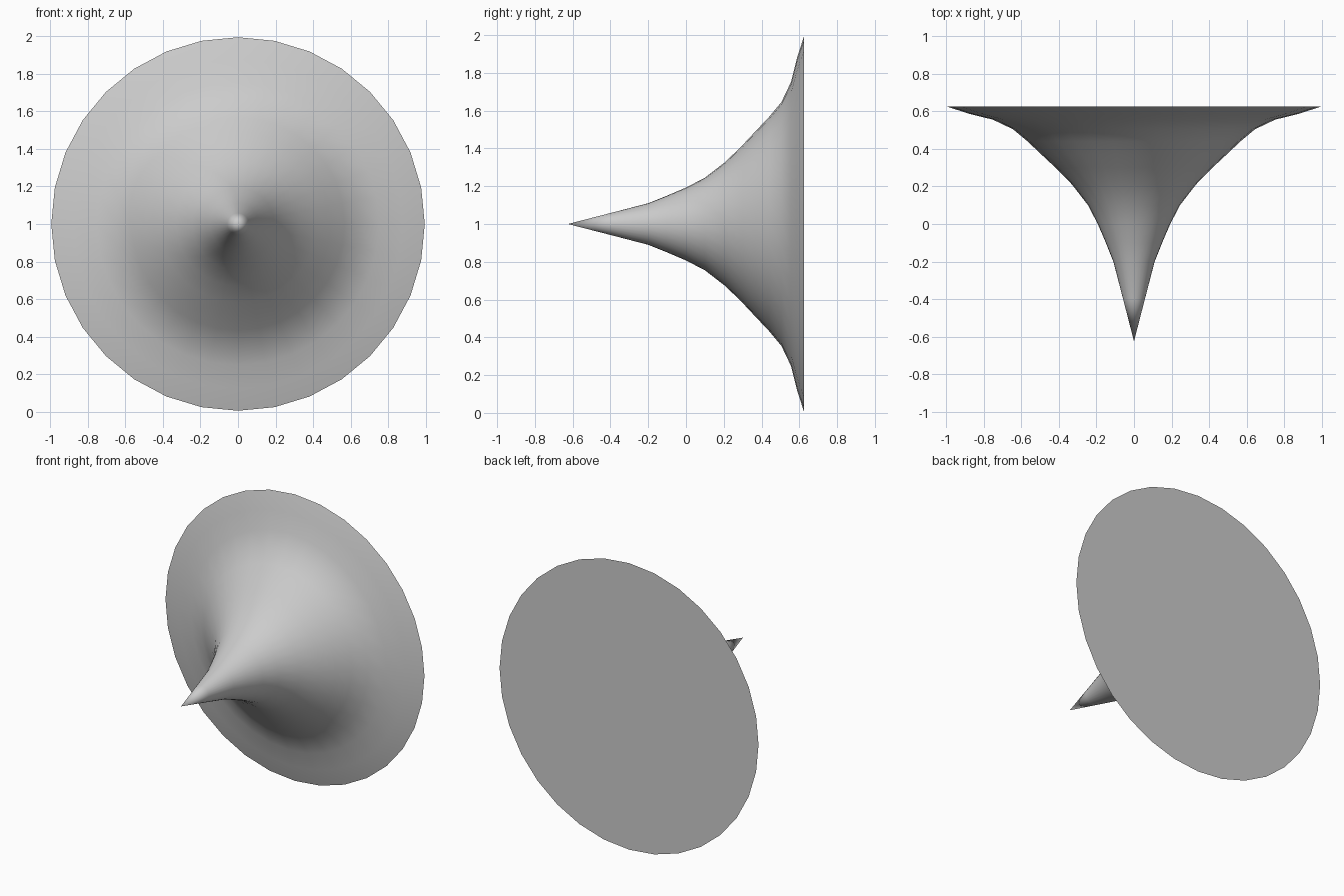
import bpy, bmesh, math

if "Cube" in bpy.data.objects:
    bpy.data.objects.remove(bpy.data.objects["Cube"])

SIDES = 32
CENTRE_Z = 1.0
# (y, radius) from just behind the tip to the flared rim
PROFILE = [(-0.4, 0.058), (-0.2, 0.11), (-0.1, 0.15), (0.0, 0.193),
           (0.1, 0.245), (0.21, 0.33), (0.3, 0.418), (0.37, 0.493),
           (0.44, 0.567), (0.505, 0.645), (0.556, 0.752),
           (0.587, 0.877), (0.625, 0.995)]

bm = bmesh.new()


def ring(y, r):
    return [bm.verts.new((r * math.sin(a), y, CENTRE_Z + r * math.cos(a)))
            for a in (2 * math.pi * i / SIDES for i in range(SIDES))]


# Flared horn wall with a pointed tip
rings = [ring(y, r) for y, r in PROFILE]
tip = bm.verts.new((0, -0.625, CENTRE_Z))
for i in range(SIDES):
    j = (i + 1) % SIDES
    bm.faces.new((tip, rings[0][i], rings[0][j]))
    for a, b in zip(rings, rings[1:]):
        bm.faces.new((a[i], b[i], b[j], a[j]))

# Flat back disc
bm.faces.new(rings[-1])
bmesh.ops.recalc_face_normals(bm, faces=bm.faces)

mesh = bpy.data.meshes.new("flared_cone")
bm.to_mesh(mesh)
bm.free()
obj = bpy.data.objects.new("flared_cone", mesh)
bpy.context.collection.objects.link(obj)

# Smooth wall, crisp rim
bpy.context.view_layer.objects.active = obj
obj.select_set(True)
bpy.ops.object.shade_smooth_by_angle(angle=math.radians(40))
